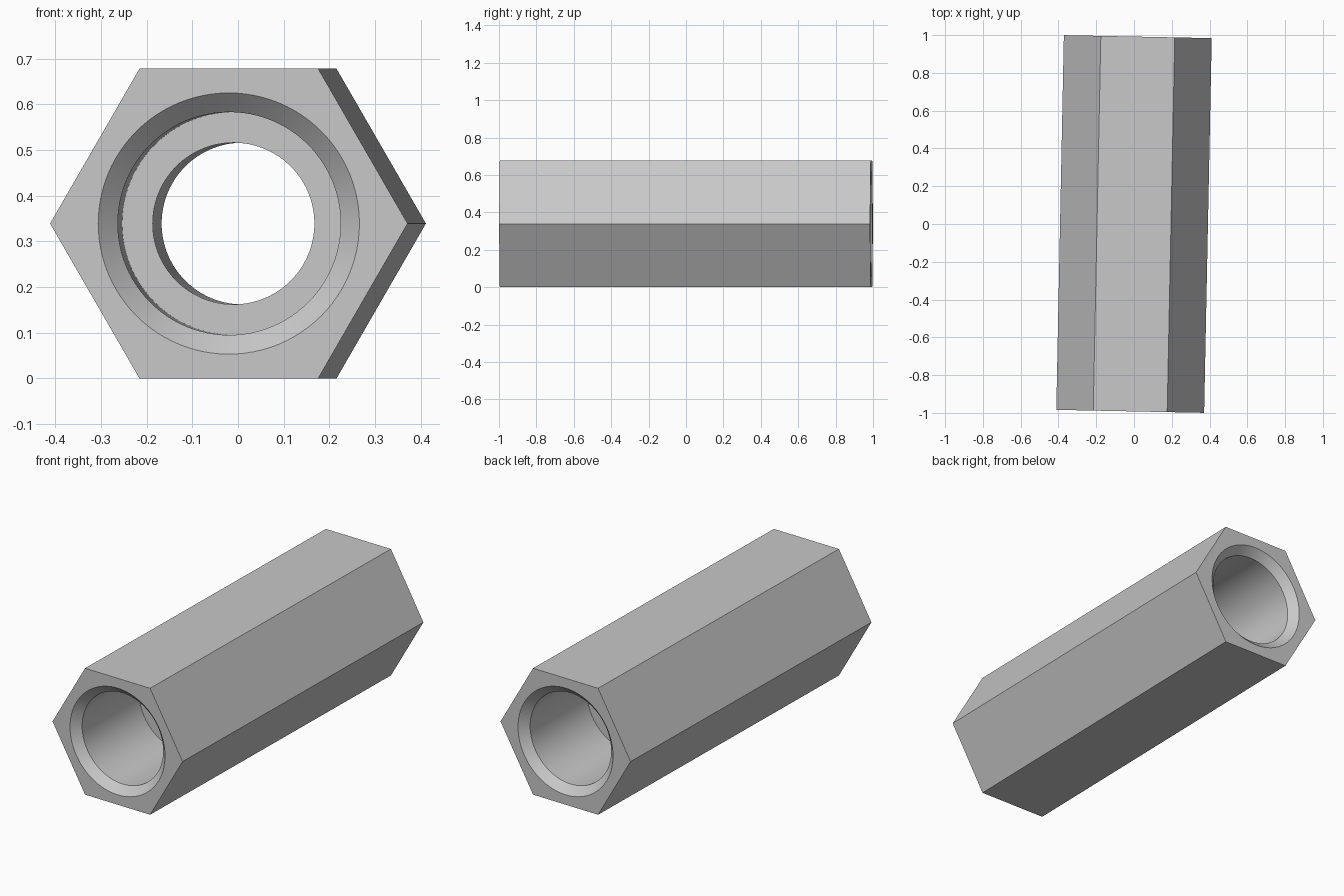
import bpy
import bmesh
import math
from mathutils import Matrix

cube = bpy.data.objects.get("Cube")
if cube:
    bpy.data.objects.remove(cube, do_unlink=True)

HALF = 0.992        # half the length of the spacer
FLAT = 0.339        # centre to hexagon flat
CHAMFER_R = 0.286   # mouth of each countersink
BORE_R = 0.244      # wide bore in from each end
HOLE_R = 0.177      # narrow hole through the middle
LAND = 0.48         # half the length of the narrow part
YAW = -math.radians(1.16)

steel = bpy.data.materials.new("light grey metal")
steel.use_nodes = True
grey = (0.58, 0.58, 0.58, 1)
steel.diffuse_color = grey
steel.node_tree.nodes["Principled BSDF"].inputs["Base Color"].default_value = grey


def lathe(name, profile, sides):
    """Closed solid of (radius, y) rings around the y axis."""
    bm = bmesh.new()
    rings = []
    for r, y in profile:
        angles = [2 * math.pi * i / sides for i in range(sides)]
        rings.append([bm.verts.new((r * math.cos(a), y, r * math.sin(a))) for a in angles])
    for a, b in zip(rings, rings[1:]):
        for i in range(sides):
            j = (i + 1) % sides
            bm.faces.new((a[i], a[j], b[j], b[i]))
    bm.faces.new(rings[0])
    bm.faces.new(rings[-1])
    bmesh.ops.recalc_face_normals(bm, faces=bm.faces)
    mesh = bpy.data.meshes.new(name)
    bm.to_mesh(mesh)
    bm.free()
    mesh.materials.append(steel)
    obj = bpy.data.objects.new(name, mesh)
    bpy.context.collection.objects.link(obj)
    return obj


# Hexagonal bar
corner = FLAT / math.cos(math.pi / 6)
body = lathe("hex_spacer", [(corner, -HALF), (corner, HALF)], 6)

# Stepped, countersunk bore, the same from both ends
depth = CHAMFER_R - BORE_R
over = 0.02
half_profile = [(CHAMFER_R + over, HALF + over), (BORE_R, HALF - depth),
                (BORE_R, LAND), (HOLE_R, LAND)]
profile = [(r, -y) for r, y in half_profile] + half_profile[::-1]
cutter = lathe("bore_cutter", profile, 96)
cutter.hide_render = True

cut = body.modifiers.new("bore", 'BOOLEAN')
cut.operation = 'DIFFERENCE'
cut.solver = 'EXACT'
cut.object = cutter

bpy.ops.object.select_all(action='DESELECT')
body.select_set(True)
bpy.context.view_layer.objects.active = body
bpy.ops.object.modifier_apply(modifier=cut.name)
bpy.data.objects.remove(cutter, do_unlink=True)

# Slight turn, resting on the ground
body.data.transform(Matrix.Translation((0, 0, FLAT)) @ Matrix.Rotation(YAW, 4, 'Z'))
bpy.ops.object.shade_smooth_by_angle(angle=math.radians(30))
